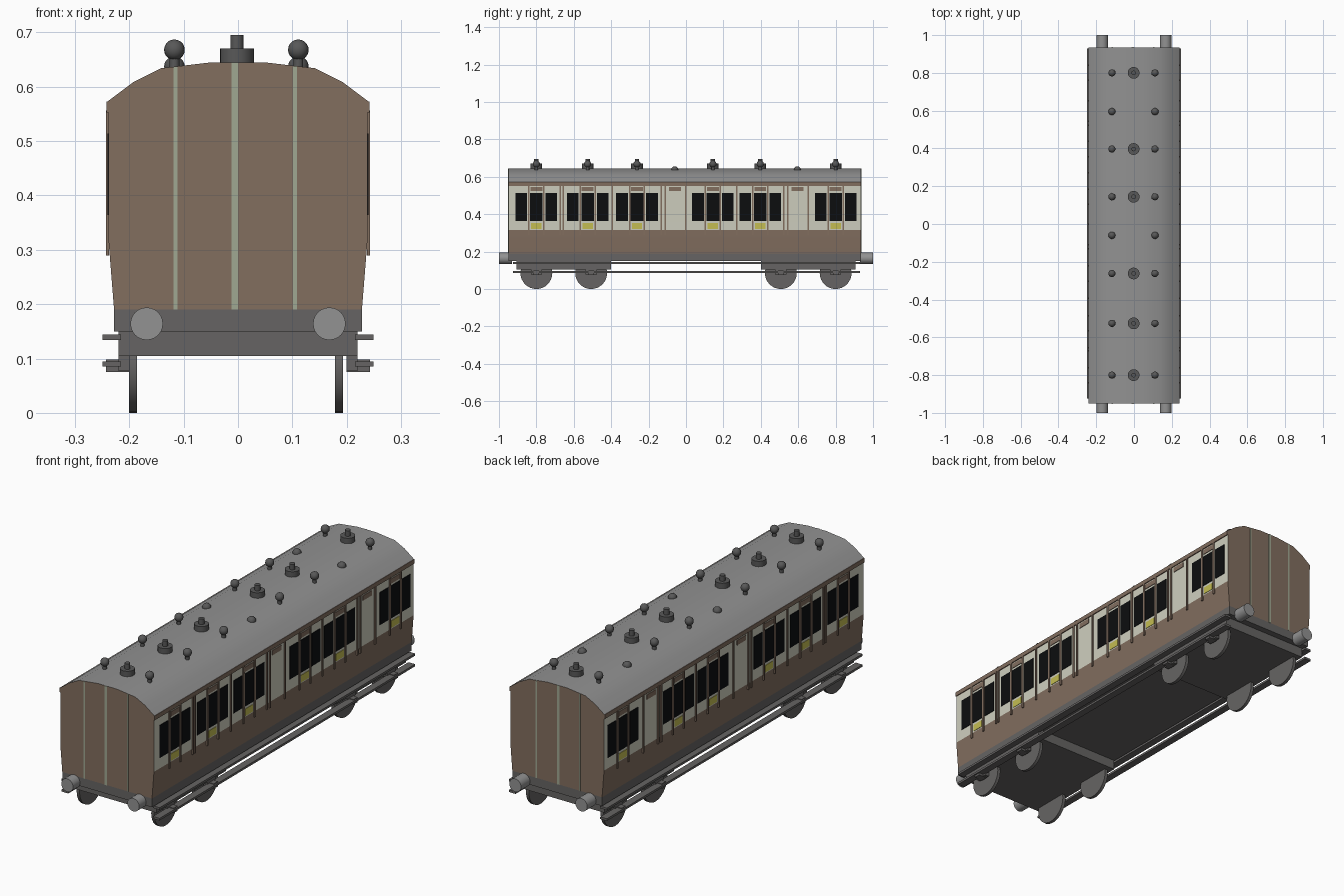
import bpy, bmesh, math
from mathutils import Matrix, Vector

if "Cube" in bpy.data.objects:
    bpy.data.objects.remove(bpy.data.objects["Cube"])


def material(name, rgb):
    m = bpy.data.materials.new(name)
    lin = [((c / 255 + 0.055) / 1.055) ** 2.4 if c > 10 else c / 255 / 12.92 for c in rgb]
    m.diffuse_color = (*lin, 1)
    m.use_nodes = True
    m.node_tree.nodes["Principled BSDF"].inputs["Base Color"].default_value = m.diffuse_color
    return m


BROWN = material("brown paint", (130, 110, 95))
CREAM = material("cream paint", (208, 208, 192))
ROOF = material("roof grey", (146, 146, 146))
FRAME = material("underframe grey", (102, 100, 99))
LAMP = material("lamp dark grey", (88, 88, 88))
GLASS = material("window black", (12, 13, 15))
YELLOW = material("yellow panel", (196, 188, 82))
STRIP = material("pale green strip", (160, 168, 146))


def finish(name, bm, mats, smooth=None):
    bmesh.ops.recalc_face_normals(bm, faces=bm.faces)
    me = bpy.data.meshes.new(name)
    bm.to_mesh(me)
    bm.free()
    for m in mats:
        me.materials.append(m)
    ob = bpy.data.objects.new(name, me)
    bpy.context.collection.objects.link(ob)
    if smooth:
        bpy.ops.object.select_all(action='DESELECT')
        ob.select_set(True)
        bpy.context.view_layer.objects.active = ob
        bpy.ops.object.shade_smooth_by_angle(angle=math.radians(smooth))
    return ob


def boxes(name, items, mat, mirror=False):
    """Boxes given as (x0, x1, y0, y1, z0, z1), optionally repeated at -x."""
    bm = bmesh.new()
    if mirror:
        items = items + [(-b[1], -b[0], *b[2:]) for b in items]
    for x0, x1, y0, y1, z0, z1 in items:
        mid = Vector(((x0 + x1) / 2, (y0 + y1) / 2, (z0 + z1) / 2))
        mat4 = Matrix.Translation(mid) @ Matrix.Diagonal((x1 - x0, y1 - y0, z1 - z0, 1))
        bmesh.ops.create_cube(bm, size=1, matrix=mat4)
    return finish(name, bm, [mat])


def cyl(bm, pos, r, length, axis, seg=24):
    rot = {'X': Matrix.Rotation(math.pi / 2, 4, 'Y'),
           'Y': Matrix.Rotation(math.pi / 2, 4, 'X'), 'Z': Matrix()}[axis]
    bmesh.ops.create_cone(bm, cap_ends=True, segments=seg, radius1=r, radius2=r,
                          depth=length, matrix=Matrix.Translation(pos) @ rot)


def ball(bm, pos, r):
    bmesh.ops.create_uvsphere(bm, u_segments=16, v_segments=10, radius=r,
                              matrix=Matrix.Translation(pos))


Y0, Y1 = -0.95, 0.935
SIDE = 0.237
COMPARTMENTS = [-0.8, -0.526, -0.262, 0.144, 0.397, 0.8]
BLANKS = [-0.06, 0.595]

# Coach body: extruded section, coloured by face direction and height
half = [(0.228, 0.19), (0.238, 0.315), (0.238, 0.551), (0.24, 0.573),
        (0.192, 0.609), (0.142, 0.634), (0.048, 0.645)]
section = half + [(-x, z) for x, z in reversed(half)]
bm = bmesh.new()
face = bm.faces.new([bm.verts.new((x, Y0, z)) for x, z in section])
ext = bmesh.ops.extrude_face_region(bm, geom=[face], use_keep_orig=True)
bmesh.ops.translate(bm, vec=(0, Y1 - Y0, 0),
                    verts=[v for v in ext['geom'] if isinstance(v, bmesh.types.BMVert)])
bm.normal_update()
for f in bm.faces:
    z = f.calc_center_median().z
    if abs(f.normal.y) > 0.9:
        f.material_index = 0
    elif z > 0.573:
        f.material_index = 2
    elif 0.33 < z < 0.55:
        f.material_index = 1
finish("coach_body", bm, [BROWN, CREAM, ROOF], 30)

# Pale strips on both ends
strips = []
for x, w, top in ((-0.115, 0.0035, 0.636), (-0.006, 0.006, 0.645), (0.105, 0.0035, 0.637)):
    strips += [(x - w, x + w, Y0 - 0.002, Y0 + 0.001, 0.19, top),
               (x - w, x + w, Y1 - 0.001, Y1 + 0.002, 0.19, top)]
boxes("end_strips", strips, STRIP)

# Side windows, yellow door panels, vents and mouldings
windows, panels, vents, bars = [], [], [], []


def bar(y, w=0.004):
    bars.append((SIDE, 0.243, y - w, y + w, 0.29, 0.556))


for c in COMPARTMENTS:
    for off, w in ((-0.08, 0.031), (0, 0.034), (0.08, 0.031)):
        windows.append((SIDE, 0.24, c + off - w, c + off + w, 0.364, 0.514))
    panels.append((SIDE, 0.24, c - 0.028, c + 0.028, 0.32, 0.352))
    vents.append((SIDE, 0.241, c - 0.032, c + 0.032, 0.524, 0.546))
    bar(c - 0.04)
    bar(c + 0.04)
for c in BLANKS:
    vents.append((SIDE, 0.241, c - 0.032, c + 0.032, 0.524, 0.546))
    bar(c - 0.072)
    bar(c - 0.05)
    bar(c + 0.058)
for y in (-0.671, -0.655, -0.394, 0.271):
    bar(y)
boxes("side_windows", windows, GLASS, True)
boxes("door_panels", panels, YELLOW, True)
boxes("door_vents", vents, BROWN, True)
boxes("side_mouldings", bars, BROWN, True)
boxes("eaves_rail", [(SIDE, 0.242, Y0, Y1, 0.553, 0.573)], BROWN, True)

# Roof lamps: central gas lamps, side globes and low domes
bm = bmesh.new()
for y in COMPARTMENTS:
    cyl(bm, (-0.002, y, 0.654), 0.031, 0.032, 'Z')
    cyl(bm, (-0.002, y, 0.68), 0.012, 0.03, 'Z', 16)
finish("gas_lamps", bm, [LAMP], 40)
bm = bmesh.new()
for x in (-0.117, 0.111):
    for y in COMPARTMENTS:
        ball(bm, (x, y, 0.668), 0.019)
        cyl(bm, (x, y, 0.645), 0.009, 0.03, 'Z', 12)
    for y in BLANKS:
        ball(bm, (x, y, 0.637), 0.019)
finish("roof_vents", bm, [LAMP], 40)

# Underframe, bogies and footboards
boxes("underframe", [(-0.228, 0.228, Y0, Y1, 0.15, 0.19)], FRAME)
boxes("bogies", [(-0.22, 0.22, -0.905, -0.4, 0.105, 0.152),
                 (-0.22, 0.22, 0.4, 0.905, 0.105, 0.152)], FRAME)
boxes("footboards", [(0.215, 0.249, -0.925, 0.93, z, z + 0.01) for z in (0.134, 0.085)],
      FRAME, True)

# Wheels and axle boxes
WHEELS = [-0.8, -0.507, 0.507, 0.8]
bm = bmesh.new()
for y in WHEELS:
    for x in (-0.193, 0.186):
        cyl(bm, (x, y, 0.085), 0.085, 0.015, 'X', 32)
finish("wheels", bm, [FRAME], 40)
boxes("axle_boxes", [(0.2, 0.22, y - 0.03, y + 0.03, 0.077, 0.106) for y in WHEELS] +
      [(0.2, 0.243, y - 0.015, y + 0.015, 0.075, 0.098) for y in WHEELS], FRAME, True)

# Buffers at both ends
bm = bmesh.new()
for x in (-0.168, 0.168):
    for s in (-1, 1):
        cyl(bm, (x, s * 0.965, 0.164), 0.03, 0.07, 'Y', 24)
finish("buffers", bm, [ROOF], 40)
